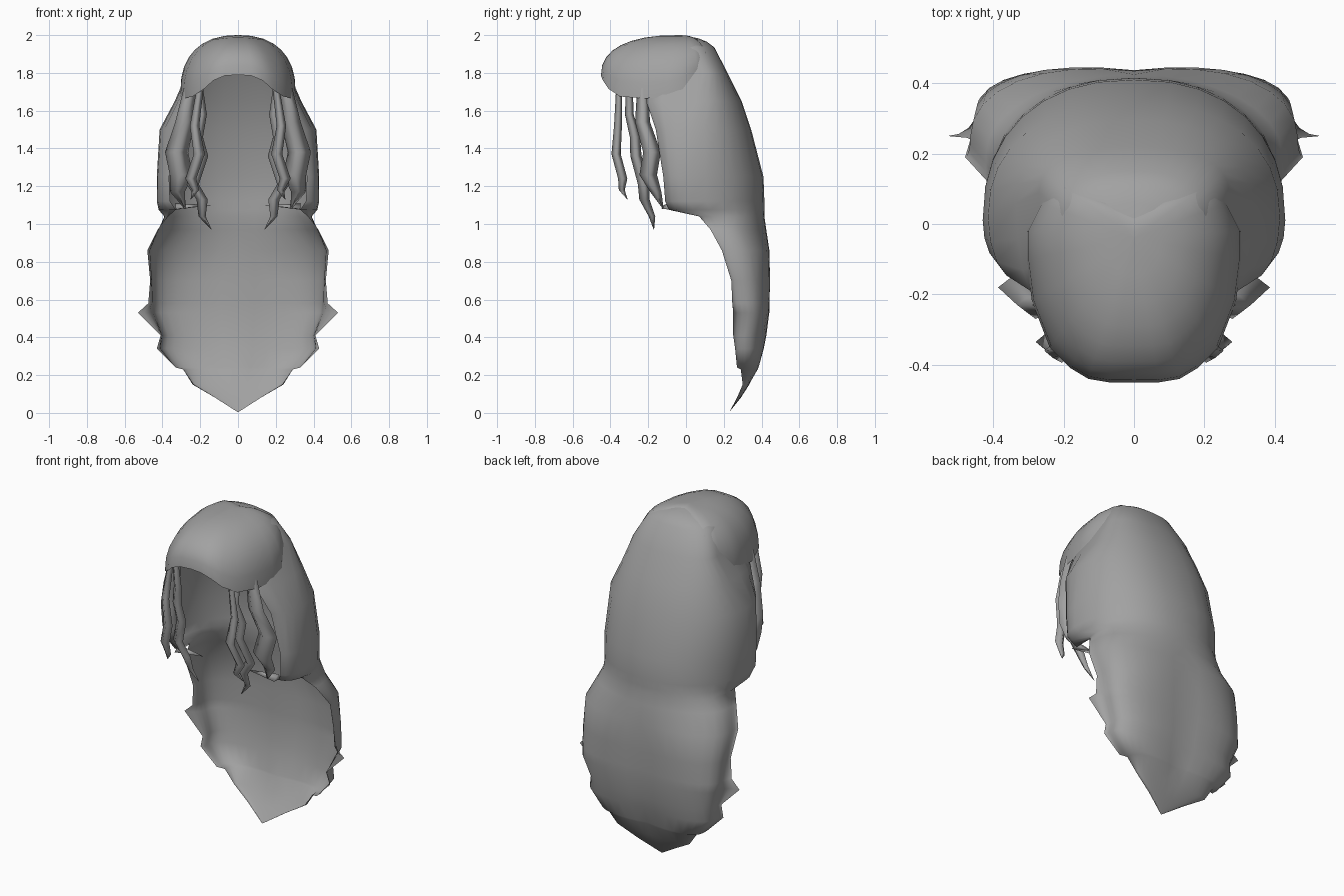
import bpy
from math import sin, cos, pi
from mathutils import Vector

# Darker grey shared by all hair
grey = bpy.data.materials.new("dark_grey")
grey.diffuse_color = (.36, .36, .36, 1)


def make_object(name, verts, faces):
    mesh = bpy.data.meshes.new(name)
    mesh.from_pydata(verts, [], faces)
    mesh.update()
    mesh.materials.append(grey)
    obj = bpy.data.objects.new(name, mesh)
    bpy.context.collection.objects.link(obj)
    for p in mesh.polygons:
        p.use_smooth = True
    # every part is modelled on the right and mirrored
    m = obj.modifiers.new("mirror", 'MIRROR')
    m.use_clip = True
    m.merge_threshold = 0.002
    return obj


def loft(name, rows, closed=False):
    n = len(rows[0])
    verts = [p for row in rows for p in row]
    faces = []
    for i in range(len(rows) - 1):
        for j in range(n if closed else n - 1):
            k = (j + 1) % n
            faces.append((i * n + j, (i + 1) * n + j, (i + 1) * n + k, i * n + k))
    return make_object(name, verts, faces)


# Long back hair: z, half width, back y, side y, front edge y, front edge x
back_rows = [
    (1.996, .004, -.03, -.035, -.04, .003),
    (1.985, .09, .06, -.02, -.06, .07),
    (1.965, .15, .11, .00, -.08, .11),
    (1.935, .205, .15, .03, -.10, .15),
    (1.80, .27, .22, .09, -.19, .21),
    (1.65, .335, .295, .06, -.21, .27),
    (1.50, .415, .345, .02, -.16, .33),
    (1.25, .43, .41, .01, -.12, .365),
    (1.12, .43, .415, .01, -.11, .36),
    (1.075, .42, .415, .04, -.09, .33),
    (1.04, .39, .415, .15, .07, .37),
    (.97, .42, .425, .20, .13, .425),
    (.86, .465, .435, .25, .19, .48),
    (.70, .455, .437, .30, .24, .465),
    (.58, .45, .432, .32, .245, .475),
    (.53, .445, .43, .33, .25, .53),
    (.41, .40, .415, .31, .25, .41),
    (.34, .41, .40, .31, .26, .43),
    (.24, .33, .37, .31, .27, .33),
    (.23, .29, .365, .31, .29, .29),
    (.15, .24, .335, .31, .30, .235),
    (.08, .12, .29, .28, .27, .12),
    (.005, .003, .23, .23, .23, .003),
]
rows = []
for z, w, b, s, f, e in back_rows:
    row = []
    lower = z < 1
    # lower hair has two soft lobes beside a shallow centre groove
    bump = .026 if .2 < z < .9 else 0
    p = 1 if lower else .88
    for i in range(9):
        a = i / 8 * pi / 2
        row.append((w * sin(a) ** p,
                    s + (b - s) * max(0, cos(a)) ** p + bump * sin(2 * a), z))
    for i in range(1, 5):
        a = i / 4 * pi / 2
        row.append((e + (w - e) * cos(a), s + (f - s) * sin(a), z))
    rows.append(row)
loft("back_hair", rows)

# Rounded fringe: swept from the crown down to an arched rim
rim = [(0, -.45, 1.79), (.07, -.45, 1.785), (.13, -.44, 1.76), (.18, -.41, 1.715),
       (.24, -.35, 1.675), (.29, -.22, 1.665), (.305, -.10, 1.67),
       (.305, -.02, 1.70), (.265, .06, 1.76), (.21, .115, 1.835), (.10, .08, 1.935), (0, .03, 1.97)]
rows = []
for i in range(9):
    a = i / 8 * pi / 2
    u, v = sin(a) ** .85, max(0, cos(a)) ** .85
    rows.append([(x * u, -.04 + (y + .04) * u, z + (2 - z) * v) for x, y, z in rim])
loft("fringe", rows)


# Wavy face locks: four-sided tapering tubes
def lock(name, path, rx, ry):
    rows = []
    last = len(path) - 1
    for i, p in enumerate(path):
        t = i / last
        k = (.75 + .5 * sin(pi * t)) if i < last else .05
        if i == last - 1:
            k *= .75
        rows.append([Vector(p) + Vector((rx * k * cos(q * pi / 2), ry * k * sin(q * pi / 2), 0))
                     for q in range(4)])
    return loft(name, rows, True)


lock("front_lock", [(.20, -.355, 1.72), (.23, -.36, 1.52), (.205, -.37, 1.37),
                    (.25, -.335, 1.24), (.225, -.34, 1.18), (.25, -.31, 1.13)], .024, .02)
lock("inner_lock", [(.205, -.30, 1.72), (.19, -.30, 1.58), (.215, -.27, 1.46),
                    (.19, -.265, 1.36), (.24, -.225, 1.21), (.19, -.22, 1.13),
                    (.19, -.18, 1.04), (.14, -.17, .97)], .026, .024)
lock("side_lock", [(.25, -.23, 1.72), (.28, -.23, 1.54), (.325, -.18, 1.38),
                   (.30, -.20, 1.26), (.32, -.16, 1.17), (.28, -.12, 1.08)], .05, .038)

# Small tip curling inwards at the lower front corner
make_object("curled_tip",
            [(.14, -.12, 1.10), (.33, -.09, 1.11), (.33, -.13, 1.08), (.33, -.06, 1.075)],
            [(0, 1, 2), (0, 2, 3), (0, 3, 1), (1, 3, 2)])
